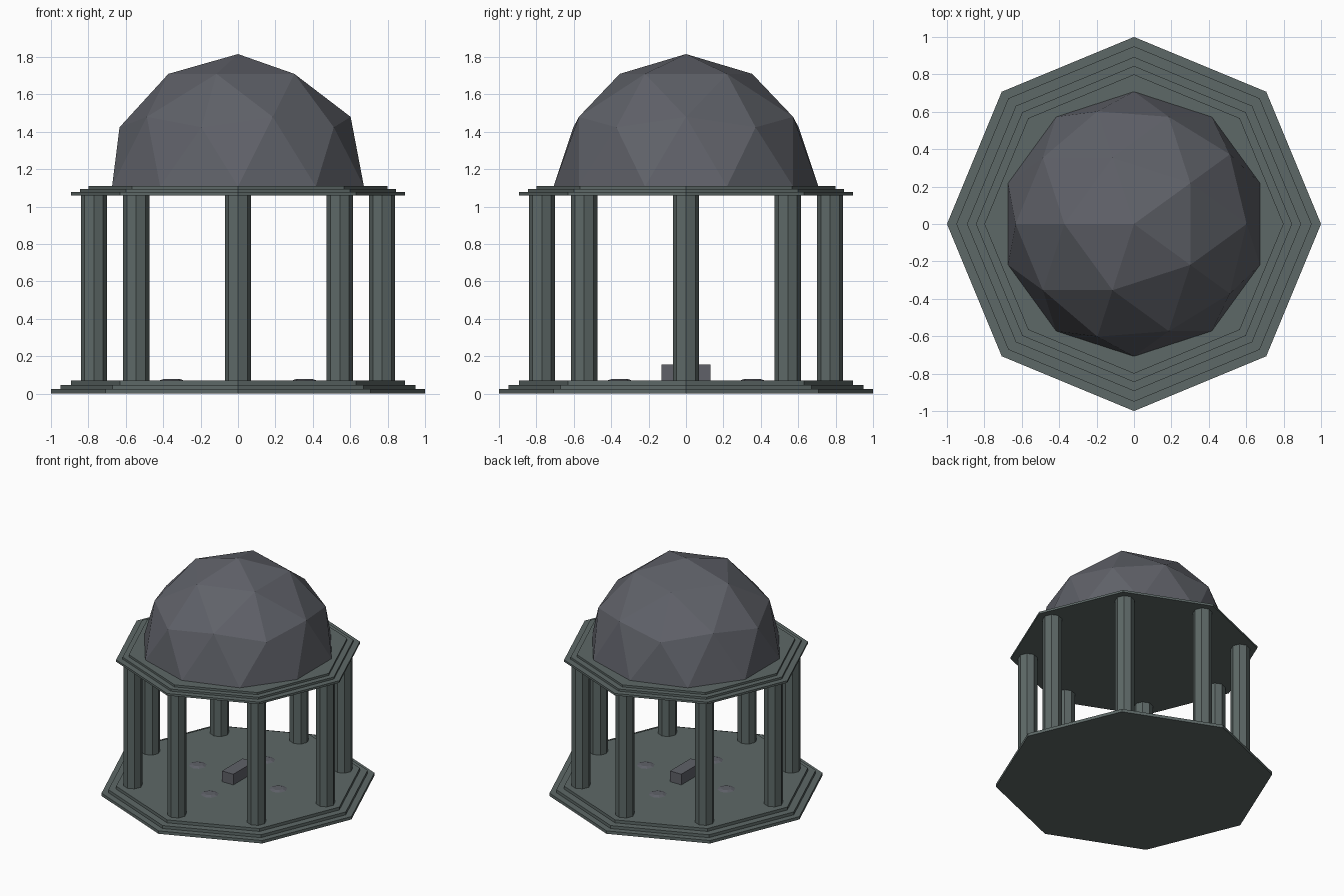
import bpy, bmesh
from math import pi, cos, sin
from mathutils import Matrix

if "Cube" in bpy.data.objects:
    bpy.data.objects.remove(bpy.data.objects["Cube"])

def material(name, rgb):
    m = bpy.data.materials.new(name)
    m.diffuse_color = (*rgb, 1)
    m.use_nodes = True
    m.node_tree.nodes["Principled BSDF"].inputs["Base Color"].default_value = m.diffuse_color
    return m

stone = material("green_grey_stone", (0.11, 0.14, 0.135))
slate = material("dark_slate", (0.115, 0.12, 0.14))

def make(name, bm, mat):
    me = bpy.data.meshes.new(name)
    bm.to_mesh(me)
    bm.free()
    me.materials.append(mat)
    ob = bpy.data.objects.new(name, me)
    bpy.context.collection.objects.link(ob)
    return ob

def prism(bm, r1, r2, z0, z1, x=0, y=0, sides=8):
    bmesh.ops.create_cone(bm, cap_ends=True, segments=sides, radius1=r1, radius2=r2,
                          depth=z1 - z0, matrix=Matrix.Translation((x, y, (z0 + z1) / 2)))

def steps(name, radii, z0, z1):
    # One stepped octagonal outline, built as a single closed shell
    h = (z1 - z0) / len(radii)
    profile = []
    for i, r in enumerate(radii):
        profile += [(r, z0 + i * h), (r, z0 + (i + 1) * h)]
    bm = bmesh.new()
    rings = [[bm.verts.new((r * cos(k * pi / 4), r * sin(k * pi / 4), z)) for k in range(8)]
             for r, z in profile]
    for a, b in zip(rings, rings[1:]):
        for k in range(8):
            n = (k + 1) % 8
            bm.faces.new((a[k], a[n], b[n], b[k]))
    bm.faces.new(rings[0][::-1])
    bm.faces.new(rings[-1])
    return make(name, bm, stone)

# Stepped floor and roof slab
steps("stepped_base", (1.0, 0.95, 0.893), 0, 0.07)
steps("roof_slab", (0.893, 0.845, 0.80), 1.06, 1.11)

# Eight octagonal columns
for k in range(8):
    bm = bmesh.new()
    prism(bm, 0.07, 0.07, 0.07, 1.06, 0.77 * cos(k * pi / 4), 0.77 * sin(k * pi / 4))
    make(f"column_{k + 1}", bm, stone)

# Faceted dome: upper half of an icosphere
bm = bmesh.new()
bmesh.ops.create_icosphere(bm, subdivisions=2, radius=0.708,
                           matrix=Matrix.Rotation(pi, 4, 'Z'))
bmesh.ops.delete(bm, geom=[v for v in bm.verts if v.co.z < -0.01], context='VERTS')
dome = make("dome", bm, slate)
dome.location.z = 1.107

# Central block
bm = bmesh.new()
bmesh.ops.create_cube(bm, size=1, matrix=Matrix.Translation((0, 0, 0.1125))
                      @ Matrix.Diagonal((0.1, 0.26, 0.085, 1)))
make("central_block", bm, slate)

# Four low floor cushions around the block
for k in range(4):
    bm = bmesh.new()
    prism(bm, 0.065, 0.04, 0.07, 0.079, 0.355 * cos(k * pi / 2), 0.355 * sin(k * pi / 2))
    make(f"floor_cushion_{k + 1}", bm, slate)
